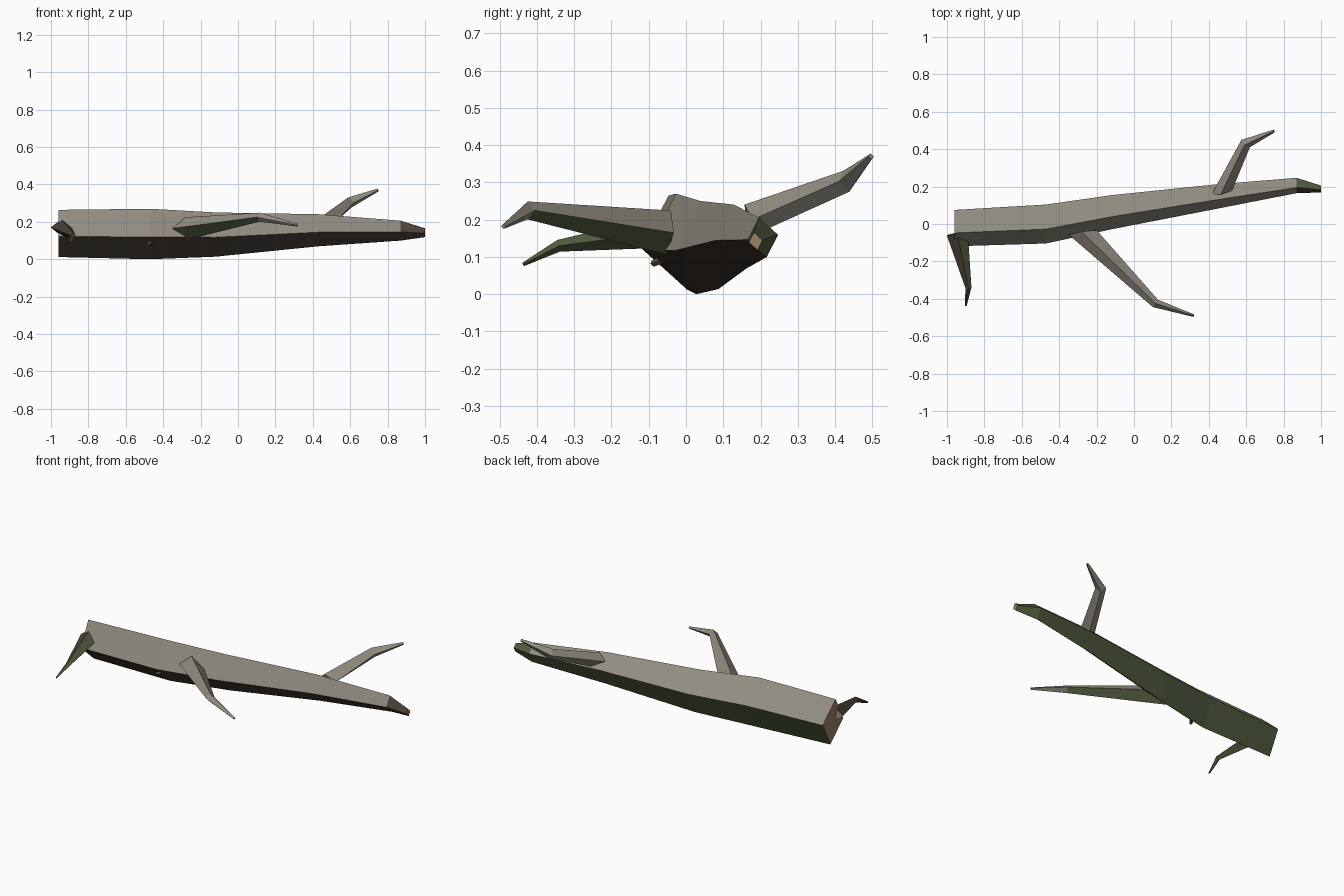
import bpy
import bmesh
from mathutils import Vector

old = bpy.data.objects.get("Cube")
if old:
    bpy.data.objects.remove(old, do_unlink=True)

BARK, MOSS, SHADE, WOOD = range(4)
UP = Vector((0, 0, 1))


def make_material(name, colour):
    mat = bpy.data.materials.new(name)
    mat.use_nodes = True
    mat.diffuse_color = (*colour, 1)
    mat.node_tree.nodes["Principled BSDF"].inputs["Base Color"].default_value = (*colour, 1)
    return mat


materials = [
    make_material("grey_bark", (0.29, 0.265, 0.22)),
    make_material("green_moss", (0.085, 0.11, 0.05)),
    make_material("dark_brown_bark", (0.07, 0.053, 0.04)),
    make_material("cut_wood", (0.33, 0.22, 0.14)),
]


def diamond(centre, side, up):
    """Four corners: top, side, bottom, opposite side."""
    return [centre + up, centre + side, centre - up, centre - side]


def skin(name, rings, body, tip):
    """Join four-sided rings; body and tip give the colour of each side."""
    bm = bmesh.new()
    loops = [[bm.verts.new(p) for p in ring] for ring in rings]
    for i, (a, b) in enumerate(zip(loops, loops[1:])):
        colours = tip if i == len(loops) - 2 else body
        for j in range(4):
            k = (j + 1) % 4
            bm.faces.new((a[j], a[k], b[k], b[j])).material_index = colours[j]
    for cap in (loops[0], loops[-1]):
        bm.faces.new(cap).material_index = WOOD
    bmesh.ops.recalc_face_normals(bm, faces=bm.faces)
    mesh = bpy.data.meshes.new(name)
    bm.to_mesh(mesh)
    bm.free()
    for mat in materials:
        mesh.materials.append(mat)
    obj = bpy.data.objects.new(name, mesh)
    bpy.context.collection.objects.link(obj)
    return obj


def branch(name, path, body, tip):
    """Bent tapering branch; its base ring is stretched along the trunk."""
    points = [Vector(p[:3]) for p in path]
    rings = []
    for i, point in enumerate(points):
        radius = path[i][3]
        before, after = points[max(i - 1, 0)], points[min(i + 1, len(points) - 1)]
        along = (after - before).normalized()
        side = along.cross(UP).normalized()
        up = side.cross(along)
        if i == 0:
            side = Vector((1.25, 0.2, 0)) * (1 if side.x > 0 else -1)
        rings.append(diamond(point, side * radius, up * radius))
    return skin(name, rings, body, tip)


# Trunk: x, y, z and radius along the log
trunk_path = [
    (-0.96, -0.022, 0.138, 0.128),
    (-0.47, 0, 0.135, 0.137),
    (-0.12, 0.063, 0.132, 0.12),
    (0.43, 0.145, 0.155, 0.087),
    (0.87, 0.206, 0.153, 0.054),
    (1, 0.187, 0.142, 0.024),
]
trunk_rings = [
    diamond(Vector((x, y, z)), Vector((0, 0.76, 0.12)) * r, Vector((0, -0.2, 0.985)) * r)
    for x, y, z, r in trunk_path
]
skin("trunk", trunk_rings, (BARK, MOSS, SHADE, BARK), (MOSS, MOSS, SHADE, SHADE))

# Branches
all_bark = [BARK] * 4
branch("front_branch",
       [(-0.275, -0.045, 0.165, 0.06), (0.115, -0.425, 0.225, 0.024), (0.32, -0.49, 0.182, 0.007)],
       (BARK, MOSS, MOSS, BARK), all_bark)
branch("back_branch",
       [(0.47, 0.17, 0.2, 0.043), (0.597, 0.43, 0.303, 0.03), (0.748, 0.497, 0.37, 0.008)],
       all_bark, all_bark)
half_moss = (SHADE, SHADE, MOSS, MOSS)
branch("end_branch",
       [(-0.945, -0.05, 0.17, 0.045), (-0.885, -0.342, 0.13, 0.016), (-0.9, -0.437, 0.08, 0.005)],
       half_moss, half_moss)

# Small broken twig under the front side
all_moss = [MOSS] * 4
branch("twig_stub", [(-0.45, -0.05, 0.1, 0.012), (-0.48, -0.09, 0.082, 0.009)], all_moss, all_moss)
